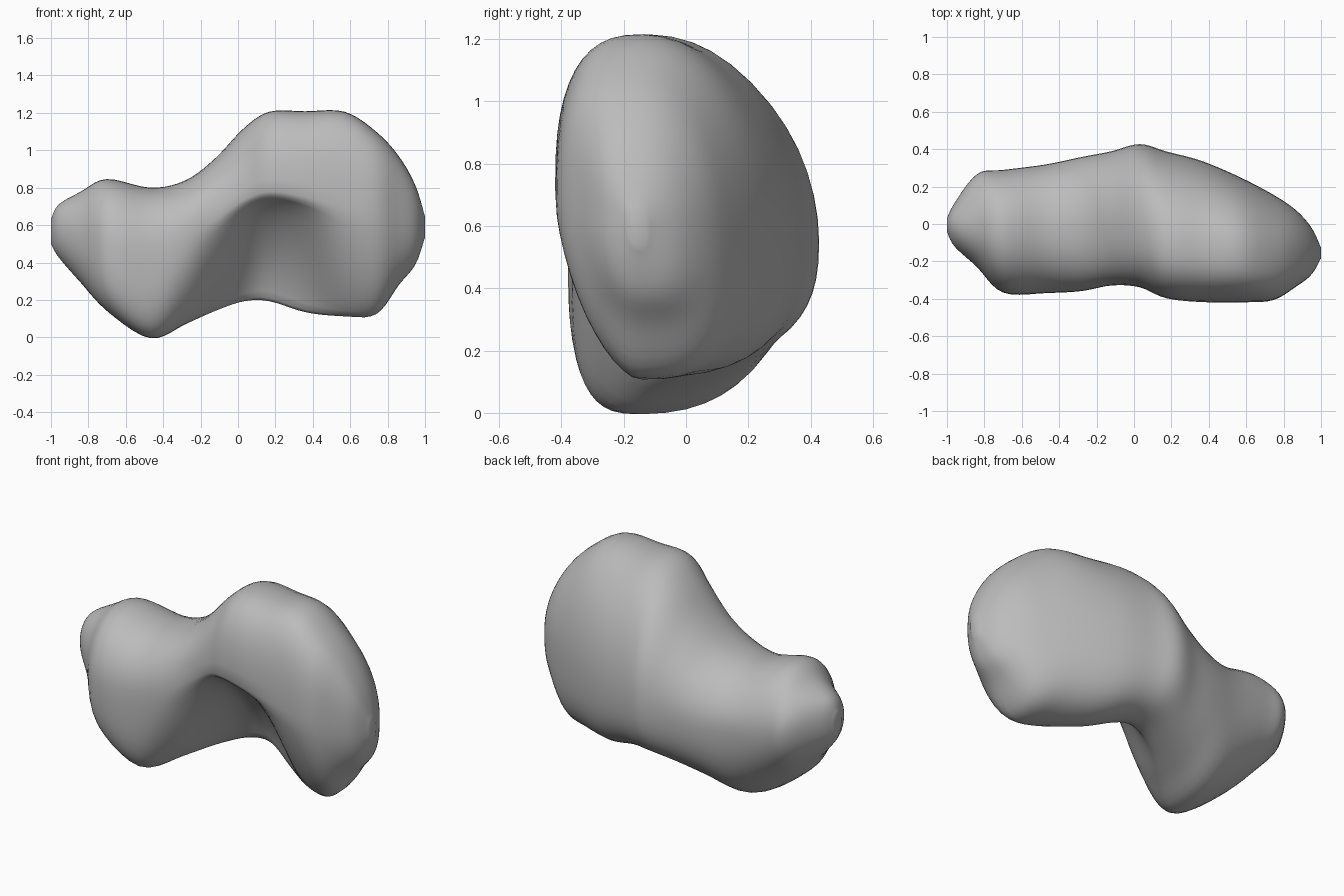
import bpy
import bmesh
from math import sin, cos, pi

STEPS = 5      # rings between two stations
SEGMENTS = 48  # points round each ring

# Stations along the length, in hundredths: x, then the front-most (y, z),
# back-most (y, z), lowest (z, y) and highest (z, y) points, and the
# roundness of the lower front quarter (under 100 is hollow).
STATIONS = [
    (-100, -4, 57, 3, 57, 50, 0, 63, 0, 200),
    (-96, -12, 57, 11, 57, 43, 0, 71, 0, 210),
    (-84, -23, 53, 27, 56, 29, -3, 78, 0, 230),
    (-70, -37, 48, 29, 53, 14, -12, 85, -3, 290),
    (-47, -37, 45, 32, 50, -1, -15, 80, -2, 300),
    (-28, -36, 52, 36, 50, 7, -8, 84, 0, 200),
    (-12, -33, 62, 39, 53, 14, 2, 96, 0, 130),
    (3, -34, 72, 43, 55, 19, 7, 112, -4, 90),
    (17, -40, 76, 39, 55, 19, 7, 121, -10, 75),
    (36, -42, 73, 34, 56, 13, -2, 121, -12, 80),
    (57, -42, 68, 25, 57, 11, -13, 121, -14, 130),
    (74, -41, 66, 16, 58, 12, -16, 110, -16, 160),
    (86, -34, 65, 8, 60, 28, -14, 97, -16, 200),
    (95, -27, 62, -2, 60, 39, -14, 81, -16, 200),
    (100, -18, 60, -13, 60, 54, -16, 64, -16, 200),
]


def spline(a, b, c, d, t):
    """Smooth value between b and c."""
    return b + t * (c - a + t * (2 * a - 5 * b + 4 * c - d
                                 + t * (3 * (b - c) + d - a))) / 2


def ring(station):
    """Cross-section made of four rounded quarters."""
    x, yf, zf, yb, zb, zlow, ylow, ztop, ytop, hollow = [v / 100 for v in station]
    boxy = 2.5 + x / 2
    points = []
    for i in range(SEGMENTS):
        angle = 2 * pi * i / SEGMENTS
        c, s = cos(angle), sin(angle)
        side_y, side_z = (yf, zf) if c < 0 else (yb, zb)
        end_y, end_z = (ylow, zlow) if s < 0 else (ytop, ztop)
        if s >= 0:
            n = boxy if c < 0 else 2.0
        else:
            n = hollow if c < 0 else boxy
        y = end_y + (side_y - end_y) * abs(c) ** (2 / n)
        z = side_z + (end_z - side_z) * abs(s) ** (2 / n)
        points.append((x, y, z))
    return points


def all_rings():
    last = len(STATIONS) - 1
    for k in range(last):
        four = [STATIONS[min(max(k + j, 0), last)] for j in (-1, 0, 1, 2)]
        for step in range(STEPS):
            yield ring([spline(*v, step / STEPS) for v in zip(*four)])
    yield ring(STATIONS[last])


cube = bpy.data.objects.get("Cube")
if cube:
    bpy.data.objects.remove(cube, do_unlink=True)

# Plain rock colour
rock = bpy.data.materials.new("rock_grey")
rock.use_nodes = True
colour = (0.5, 0.5, 0.5, 1)
rock.diffuse_color = colour
rock.node_tree.nodes["Principled BSDF"].inputs["Base Color"].default_value = colour

# Two-lobed body, lofted through the rings
bm = bmesh.new()
rings = [[bm.verts.new(p) for p in points] for points in all_rings()]
for near, far in zip(rings, rings[1:]):
    for i in range(SEGMENTS):
        j = (i + 1) % SEGMENTS
        bm.faces.new((near[i], near[j], far[j], far[i]))
bm.faces.new(rings[0])
bm.faces.new(rings[-1])

# Soften the creases left by the quarters
for _ in range(2):
    bmesh.ops.smooth_vert(bm, verts=bm.verts, factor=0.5,
                          use_axis_x=False, use_axis_y=True, use_axis_z=True)
bmesh.ops.recalc_face_normals(bm, faces=bm.faces)

mesh = bpy.data.meshes.new("asteroid_body")
bm.to_mesh(mesh)
bm.free()
mesh.materials.append(rock)
body = bpy.data.objects.new("asteroid_body", mesh)
bpy.context.collection.objects.link(body)
bpy.context.view_layer.objects.active = body
body.select_set(True)
bpy.ops.object.shade_smooth_by_angle(angle=pi / 4)
